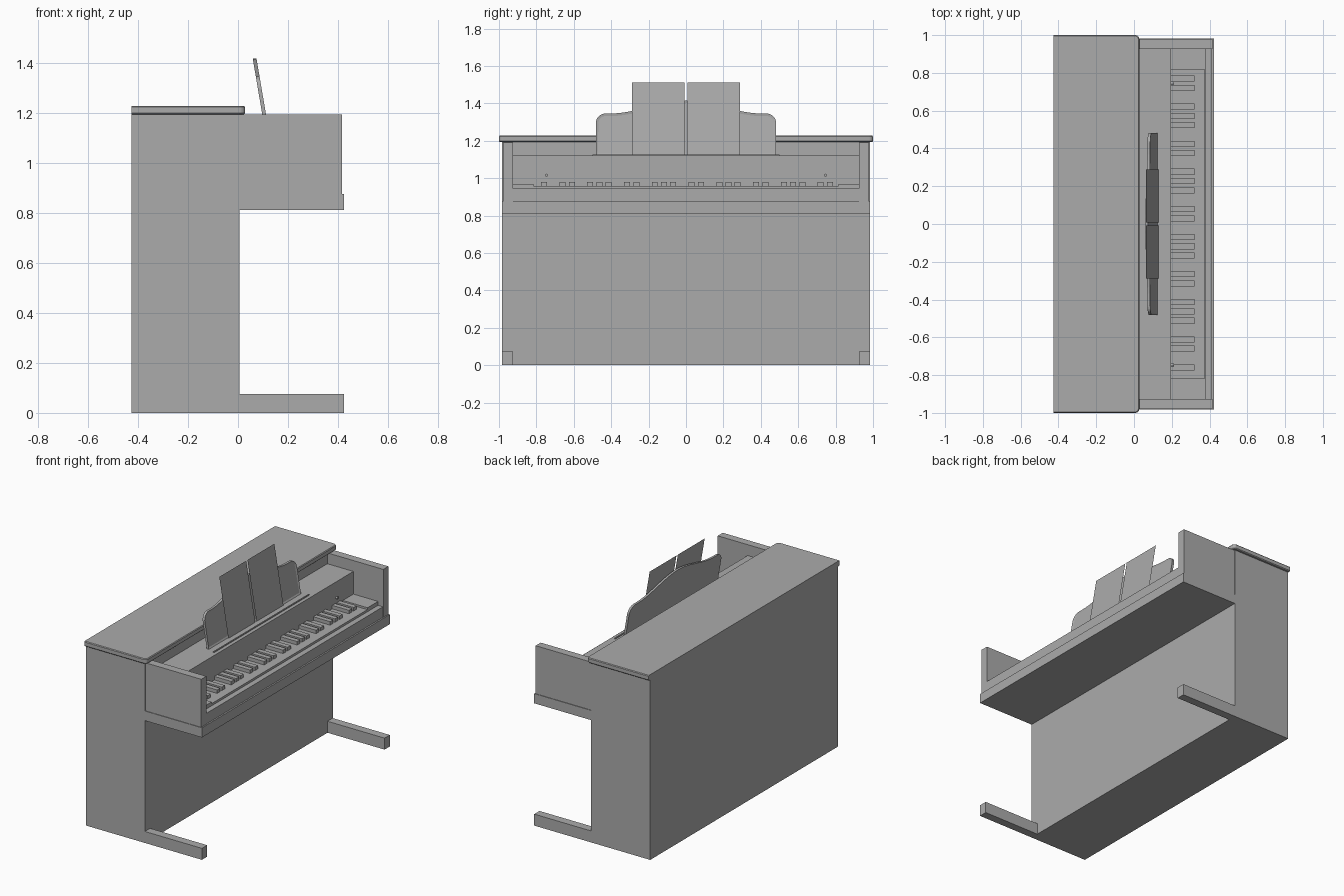
import bpy, bmesh, math

if "Cube" in bpy.data.objects:
    bpy.data.objects.remove(bpy.data.objects["Cube"])

grey = bpy.data.materials.new("plain grey")
grey.diffuse_color = (0.41, 0.41, 0.41, 1)
grey.use_nodes = True
grey.node_tree.nodes["Principled BSDF"].inputs["Base Color"].default_value = grey.diffuse_color


def finish(name, bm):
    bmesh.ops.recalc_face_normals(bm, faces=bm.faces)
    me = bpy.data.meshes.new(name)
    bm.to_mesh(me)
    bm.free()
    me.materials.append(grey)
    ob = bpy.data.objects.new(name, me)
    bpy.context.collection.objects.link(ob)
    return ob


def box(name, x0, x1, y0, y1, z0, z1):
    bm = bmesh.new()
    bmesh.ops.create_cube(bm, size=1)
    for v in bm.verts:
        v.co = ((x0 + x1) / 2 + v.co.x * (x1 - x0),
                (y0 + y1) / 2 + v.co.y * (y1 - y0),
                (z0 + z1) / 2 + v.co.z * (z1 - z0))
    return finish(name, bm)


def mirrored_box(name, x0, x1, y0, y1, z0, z1):
    box(name + "_right", x0, x1, y0, y1, z0, z1)
    box(name + "_left", x0, x1, -y1, -y0, z0, z1)


# Cabinet, keybed, side arms and feet
BACK, FRONT = -0.426, 0.006
box("cabinet", BACK, FRONT, -0.983, 0.983, 0, 1.193)
box("keybed", FRONT, 0.424, -0.983, 0.983, 0.81, 0.874)
mirrored_box("side_arm", FRONT, 0.416, 0.926, 0.979, 0.874, 1.192)
mirrored_box("foot", FRONT, 0.424, 0.928, 0.983, 0, 0.076)

# Lid with rounded front corners and softened rim
bm = bmesh.new()
R = 0.022
outline = [(BACK, -1.0)]
for s in (-1, 1):
    arc = [(0.028 - R + R * math.cos(a), s * (1 - R + R * math.sin(a)))
           for a in (i * math.pi / 12 for i in range(7))]
    outline += arc if s > 0 else arc[::-1]
outline.append((BACK, 1.0))
for z, inset in ((1.193, 0.005), (1.198, 0), (1.222, 0), (1.227, 0.004)):
    for x, y in outline:
        bm.verts.new((x - (inset if x > BACK else 0), y * (1 - inset), z))
bm.verts.ensure_lookup_table()
n = len(outline)
bm.faces.new(bm.verts[:n])
bm.faces.new(bm.verts[3 * n:])
for k in range(3):
    for i in range(n):
        j = (i + 1) % n
        bm.faces.new([bm.verts[q] for q in (k * n + i, k * n + j, (k + 1) * n + j, (k + 1) * n + i)])
finish("lid", bm)

# Fallboard shelf, key cheeks, front rail and key slab
box("fallboard", FRONT, 0.197, -0.926, 0.926, 0.874, 1.12)
box("front_rail", 0.378, 0.414, -0.926, 0.926, 0.874, 0.944)
mirrored_box("key_cheek", 0.197, 0.378, 0.816, 0.926, 0.874, 0.97)
box("white_keys", 0.197, 0.376, -0.816, 0.816, 0.874, 0.957)

# Black keys: pattern repeats every seven white keys, starting on the A
for i in range(1, 33):
    if i % 7 in (1, 3, 4, 6, 0):
        y = -0.808 + i * 0.0493
        box("black_key_%d" % i, 0.197, 0.32, y - 0.016, y + 0.016, 0.95, 0.98)

# Small knobs on the fallboard
for side, s in (("left", -1), ("right", 1)):
    bm = bmesh.new()
    bmesh.ops.create_cone(bm, cap_ends=True, segments=12, radius1=0.008, radius2=0.008, depth=0.014)
    for v in bm.verts:
        v.co = (0.204 + v.co.z, s * 0.746 + v.co.x, 1.016 + v.co.y)
    finish("knob_" + side, bm)

# Thin ledge that stops the sheets sliding
box("sheet_ledge", 0.166, 0.174, -0.5, 0.5, 1.118, 1.126)

# Music stand: curved outline, leaning back, with a recessed front
Z0, LEAN = 1.122, 0.17


def lean(x, y, z):
    return (x - LEAN * (z - Z0), y, z)


half = [(0.482, Z0)]
half += [(0.43 + 0.052 * math.cos(a), 1.294 + 0.052 * math.sin(a))
         for a in (i * math.pi / 16 for i in range(9))]
for i in range(13):
    t = i / 12
    half.append((0.40 * (1 - t), 1.346 + 0.07 * t * t * (3 - 2 * t)))
profile = half + [(-y, z) for y, z in half[-2::-1]]
bm = bmesh.new()
face = bm.faces.new([bm.verts.new(lean(0.109, y, z)) for y, z in profile])
ext = bmesh.ops.extrude_face_region(bm, geom=[face], use_keep_orig=True)
front = [g for g in ext["geom"] if isinstance(g, bmesh.types.BMFace)][0]
for v in front.verts:
    v.co.x += 0.015
bmesh.ops.recalc_face_normals(bm, faces=bm.faces)
bmesh.ops.inset_region(bm, faces=[front], thickness=0.014, depth=0)
for v in front.verts:
    v.co.x -= 0.004
finish("music_stand", bm)

# Two flat sheets resting on the stand
for side, s in (("left", -1), ("right", 1)):
    bm = bmesh.new()
    bm.faces.new([bm.verts.new(lean(0.131, s * y, z))
                  for y, z in ((0.007, Z0), (0.288, Z0), (0.288, 1.512), (0.007, 1.512))][::s])
    finish("sheet_" + side, bm)
